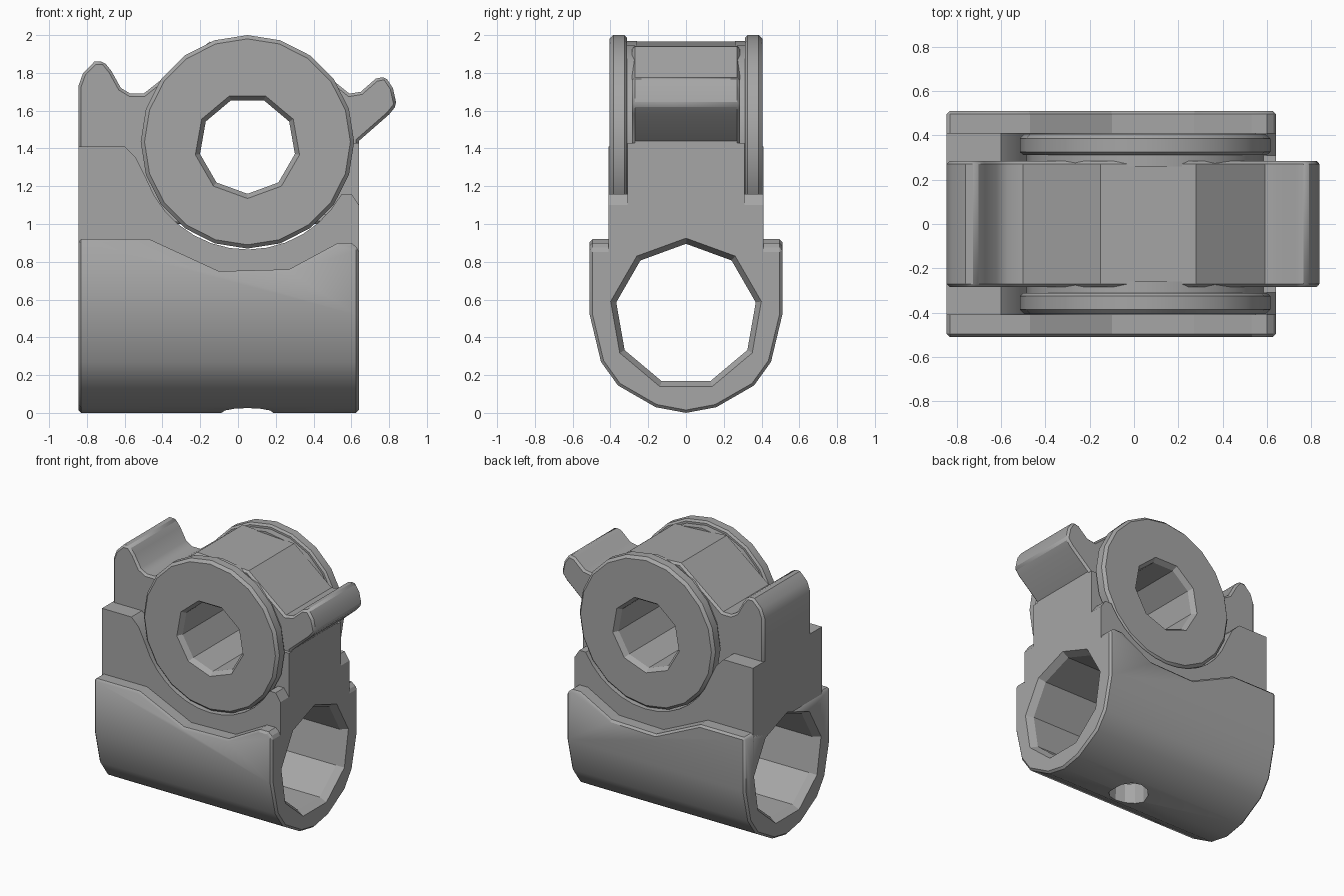
import bpy, bmesh, math
from mathutils import Vector

if "Cube" in bpy.data.objects:
    bpy.data.objects.remove(bpy.data.objects["Cube"])

grey = bpy.data.materials.new("mid_grey")
grey.use_nodes = True
COLOUR = (0.38, 0.38, 0.38, 1)
grey.diffuse_color = COLOUR
grey.node_tree.nodes["Principled BSDF"].inputs["Base Color"].default_value = COLOUR

PIVOT_X, PIVOT_Z = 0.05, 1.435
X_MIN, X_MAX = -0.845, 0.64


def finish(name, bm):
    bmesh.ops.recalc_face_normals(bm, faces=bm.faces)
    mesh = bpy.data.meshes.new(name)
    bm.to_mesh(mesh)
    bm.free()
    mesh.materials.append(grey)
    ob = bpy.data.objects.new(name, mesh)
    bpy.context.collection.objects.link(ob)
    return ob


def place(axis, u, v, w):
    """Map profile point (u, v) and depth w to space, extruding along axis."""
    return {"x": Vector((w, u, v)), "y": Vector((u, w, v)), "z": Vector((u, v, w))}[axis]


def loft(name, axis, loops):
    """Skin a list of (depth, points) loops and cap both ends."""
    bm = bmesh.new()
    rows = [[bm.verts.new(place(axis, u, v, w)) for u, v in pts] for w, pts in loops]
    n = len(rows[0])
    for a, b in zip(rows, rows[1:]):
        for i in range(n):
            j = (i + 1) % n
            bm.faces.new((a[i], a[j], b[j], b[i]))
    bm.faces.new(rows[0])
    bm.faces.new(rows[-1])
    return finish(name, bm)


def prism(name, axis, pts, lo, hi):
    return loft(name, axis, [(lo, pts), (hi, pts)])


def circle(cu, cv, r, n, start=90, sweep=360):
    steps = n if sweep == 360 else n - 1
    angles = [math.radians(start + sweep * i / steps) for i in range(n)]
    return [(cu + r * math.cos(a), cv + r * math.sin(a)) for a in angles]


def turned(name, axis, cu, cv, n, rings):
    return loft(name, axis, [(w, circle(cu, cv, r, n)) for w, r in rings])


def boolean(ob, other, operation="DIFFERENCE"):
    mod = ob.modifiers.new("cut", "BOOLEAN")
    mod.operation = operation
    mod.solver = "EXACT"
    mod.object = other
    other.hide_render = True
    other.hide_set(True)


def bevel(ob, width):
    mod = ob.modifiers.new("soft_edges", "BEVEL")
    mod.width = width
    mod.segments = 1
    mod.limit_method = "ANGLE"
    mod.angle_limit = math.radians(50)


# Lower tube housing: U section trimmed by a wavy top edge
half = [(0.16, 0.03), (0.36, 0.145), (0.45, 0.27), (0.51, 0.52), (0.51, 1.1)]
section = [(0, 0.0)] + half + [(-y, z) for y, z in reversed(half)]
housing = prism("tube_housing", "x", section, X_MIN, X_MAX)
wave = [(-1, 0.92), (-0.47, 0.92), (-0.1, 0.75), (0.27, 0.76), (0.53, 0.9),
        (0.6, 0.9), (0.66, 0.85), (0.66, -0.1), (-1, -0.1)]
boolean(housing, prism("housing_trim", "y", wave, -0.7, 0.7), "INTERSECT")
bevel(housing, 0.015)

# Middle saddle with a round seat for the discs
seat = circle(PIVOT_X, PIVOT_Z, 0.57, 14, 200, 131)
saddle_profile = [(X_MIN, 0.6), (X_MIN, 1.41), (-0.6, 1.41), (-0.54, 1.35)] + seat + [
    (0.56, 1.16), (0.6, 1.16), (X_MAX, 1.1), (X_MAX, 0.6)]
saddle = prism("saddle", "y", saddle_profile, -0.41, 0.41)

# Central core with both ears
core_profile = [
    (X_MIN, 1.0), (X_MIN, 1.73), (-0.82, 1.8), (-0.76, 1.86), (-0.71, 1.86),
    (-0.67, 1.81), (-0.62, 1.72), (-0.57, 1.69), (-0.5, 1.69), (-0.15, 1.965),
    (0.28, 1.94), (0.59, 1.69), (0.65, 1.7), (0.73, 1.77), (0.78, 1.78),
    (0.82, 1.72), (0.84, 1.63), (0.8, 1.58), (X_MAX, 1.44), (X_MAX, 1.0)]
core = prism("eared_core", "y", core_profile, -0.285, 0.285)
bevel(core, 0.015)
shoulder = prism("end_shoulder", "y",
                 [(0.42, 1.05), (X_MAX, 1.05), (X_MAX, 1.43), (0.42, 1.43)], -0.31, 0.31)

# Side discs and the necks behind them
pivot_parts = [core]
for side, s in (("front", -1), ("back", 1)):
    pivot_parts.append(turned(side + "_disc", "y", PIVOT_X, PIVOT_Z, 20,
        [(s * 0.312, 0.55), (s * 0.325, 0.565), (s * 0.385, 0.565), (s * 0.405, 0.545)]))
    pivot_parts.append(turned(side + "_neck", "y", PIVOT_X, PIVOT_Z, 20,
        [(s * 0.26, 0.535), (s * 0.32, 0.535)]))

# Cross bore through the pivot
bore = turned("bore_cutter", "y", PIVOT_X, 1.415, 9,
              [(-0.5, 0.28), (-0.405, 0.28), (-0.37, 0.255),
               (0.37, 0.255), (0.405, 0.28), (0.5, 0.28)])
bore.rotation_euler.y = 0
for v in bore.data.vertices:
    v.co.z = 2 * 1.415 - v.co.z
bore.data.flip_normals()
for part in pivot_parts:
    boolean(part, bore)

# Long tube opening with chamfered ends, and the small hole underneath
tube = turned("tube_cutter", "x", 0, 0.52, 9,
              [(-1, 0.405), (X_MIN, 0.405), (X_MIN + 0.05, 0.375),
               (X_MAX - 0.05, 0.375), (X_MAX, 0.405), (0.8, 0.405)])
drain = turned("drain_cutter", "z", 0.05, 0, 12, [(-0.1, 0.14), (0.3, 0.13)])
boolean(housing, tube)
boolean(saddle, tube)
boolean(housing, drain)

# Smooth shading with sharp edges kept
for ob in [housing, saddle, core, shoulder] + pivot_parts[1:]:
    bpy.ops.object.select_all(action="DESELECT")
    ob.select_set(True)
    bpy.context.view_layer.objects.active = ob
    bpy.ops.object.shade_smooth_by_angle(angle=math.radians(32))
